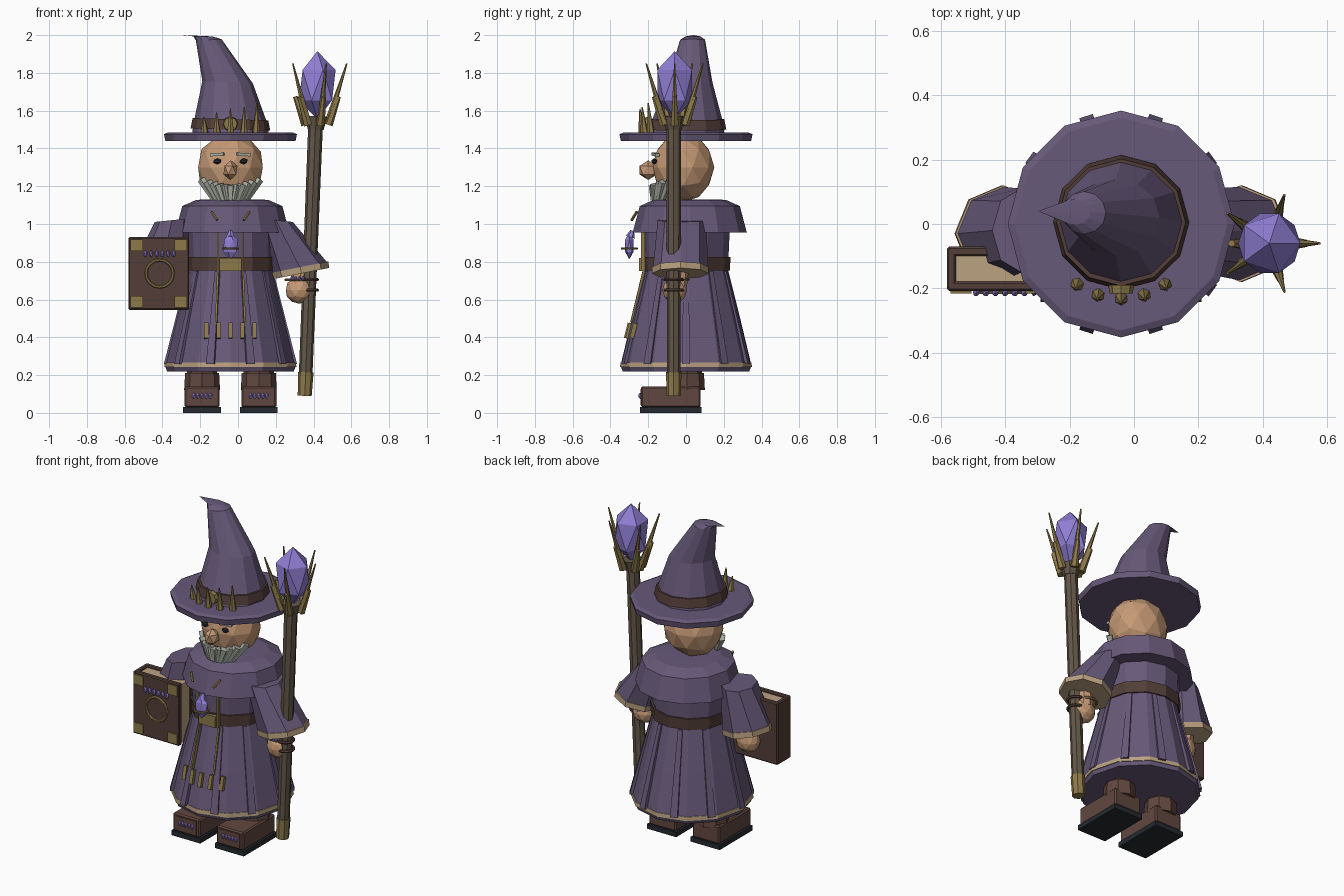
import bpy, bmesh, math
from mathutils import Vector, Matrix

if "Cube" in bpy.data.objects:
    bpy.data.objects.remove(bpy.data.objects["Cube"])

CX = -0.04  # body axis


def material(name, r, g, b):
    m = bpy.data.materials.new(name)
    m.diffuse_color = (r, g, b, 1)
    m.use_nodes = True
    m.node_tree.nodes["Principled BSDF"].inputs["Base Color"].default_value = m.diffuse_color
    return m


PURPLE = material("purple cloth", .135, .10, .19)
LEATHER = material("dark leather", .085, .048, .04)
BOOT = material("boot brown", .12, .062, .05)
SKIN = material("skin", .56, .32, .18)
GOLD = material("old gold", .27, .195, .07)
TAN = material("tan trim", .50, .36, .22)
CRYSTAL = material("violet crystal", .28, .21, .66)
GREY = material("grey hair", .40, .43, .37)
DARK = material("near black", .018, .023, .03)
WOOD = material("staff wood", .125, .095, .065)


def finish(name, bm, mat):
    bmesh.ops.recalc_face_normals(bm, faces=bm.faces)
    me = bpy.data.meshes.new(name)
    bm.to_mesh(me)
    bm.free()
    me.materials.append(mat)
    ob = bpy.data.objects.new(name, me)
    bpy.context.collection.objects.link(ob)
    return ob


def loft(name, rings, mat, n=12):
    """Skin rings of (x, y, z, rx, ry, tilt) and cap both ends."""
    bm = bmesh.new()
    loops = []
    for x, y, z, rx, ry, tilt in rings:
        angs = [2 * math.pi * i / n for i in range(n)]
        loops.append([bm.verts.new((x + rx * math.cos(a), y + ry * math.sin(a),
                                    z + rx * math.cos(a) * tilt)) for a in angs])
    for a, b in zip(loops, loops[1:]):
        for i in range(n):
            j = (i + 1) % n
            bm.faces.new((a[i], a[j], b[j], b[i]))
    bm.faces.new(loops[0])
    bm.faces.new(loops[-1])
    return finish(name, bm, mat)


def turned(name, profile, mat, n=12, x=CX, y=0):
    return loft(name, [(x, y, z, r, r, 0) for z, r in profile], mat, n)


def tube(name, p, q, r1, r2, mat, n=6):
    p, q = Vector(p), Vector(q)
    bm = bmesh.new()
    rot = (q - p).to_track_quat('Z', 'Y').to_matrix().to_4x4()
    bmesh.ops.create_cone(bm, cap_ends=True, segments=n, radius1=r1, radius2=r2,
                          depth=(q - p).length,
                          matrix=Matrix.Translation((p + q) / 2) @ rot)
    return finish(name, bm, mat)


def box(name, c, size, mat, bevel=0, rot=Matrix()):
    bm = bmesh.new()
    bmesh.ops.create_cube(bm, size=1, matrix=Matrix.Translation(c) @ rot @ Matrix.Diagonal((*size, 1)))
    if bevel:
        bmesh.ops.bevel(bm, geom=bm.edges[:], offset=bevel, segments=1, affect='EDGES')
    return finish(name, bm, mat)


def bar(name, p, q, w, d, mat):
    p, q = Vector(p), Vector(q)
    rot = (q - p).to_track_quat('Z', 'Y').to_matrix().to_4x4()
    return box(name, (p + q) / 2, (w, d, (q - p).length), mat, 0, rot)


def ball(name, c, size, mat, sub=1):
    bm = bmesh.new()
    bmesh.ops.create_icosphere(bm, subdivisions=sub, radius=1,
                               matrix=Matrix.Translation(c) @ Matrix.Diagonal((*size, 1)))
    return finish(name, bm, mat)


def ring(name, c, major, minor, mat, rot=(0, 0, 0), n=16):
    bpy.ops.mesh.primitive_torus_add(location=c, rotation=rot, major_radius=major,
                                     minor_radius=minor, major_segments=n, minor_segments=6)
    ob = bpy.context.object
    ob.name = name
    ob.data.materials.append(mat)


# Boots
for x in (CX - .15, CX + .15):
    box("boot_sole", (x, -.08, .015), (.20, .325, .03), DARK)
    box("boot_foot", (x, -.08, .085), (.185, .315, .112), BOOT, .008)
    box("boot_toe_plate", (x, -.237, .085), (.14, .008, .085), BOOT)
    turned("boot_shaft", [(.12, .095), (.21, .09), (.21, .08), (.32, .078)], BOOT, 8, x, .005)
    for i in range(5):
        ball("boot_gem", (x + (i - 2) * .022, -.243, .09), (.01, .01, .017), CRYSTAL)

# Robe, belt and hem
turned("robe", [(.22, .335), (.25, .347), (.50, .287), (.76, .222), (.98, .232), (1.06, .22)], PURPLE)
turned("hem_trim", [(.243, .349), (.268, .347)], TAN)
turned("belt", [(.755, .232), (.825, .236)], LEATHER)
for k in range(10):
    a = math.radians(36 * k)
    c, s = math.cos(a), math.sin(a)
    bm = bmesh.new()
    rows = []
    for z, r, w in ((.26, .34, .022), (.75, .215, .013)):
        rows.append([bm.verts.new((CX + (r + dr) * c - t * s, (r + dr) * s + t * c, z))
                     for dr, t in ((-.03, -w), (.012, -w), (.012, w), (-.03, w))])
    for i in range(4):
        j = (i + 1) % 4
        bm.faces.new((rows[0][i], rows[0][j], rows[1][j], rows[1][i]))
    bm.faces.new(rows[0])
    bm.faces.new(rows[1])
    finish("robe_pleat", bm, PURPLE)

# Front gold trim, buckle, tabs
for s in (-1, 1):
    x = CX + s * .065
    bar("front_trim_upper", (x, -.228, .97), (x, -.228, .75), .01, .02, GOLD)
    bar("front_trim_lower", (x, -.22, .75), (x + s * .01, -.285, .48), .01, .02, GOLD)
    tube("chain_end", (CX + s * .10, -.26, 1.065), (CX + s * .07, -.288, 1.02), .008, .008, GOLD)
box("belt_buckle", (CX, -.237, .785), (.115, .025, .07), GOLD)
for i in range(5):
    x = (i - 2) * .064
    y = -math.sqrt(.29 ** 2 - x * x) - .008
    bar("robe_tab", (CX + x, y, .475), (CX + x, y - .02, .395), .022, .022, GOLD)

# Cape and pendant
loft("cape", [(-.03, .02, z, r, r, 0) for z, r in
              ((.955, .24), (.955, .302), (1.095, .265), (1.128, .19), (1.13, .10))], PURPLE)
ball("pendant_crystal", (CX, -.30, .885), (.045, .026, .072), CRYSTAL)
tube("pendant_cap", (CX, -.295, .93), (CX, -.285, .965), .025, .01, CRYSTAL)
ring("pendant_ring", (CX, -.30, .87), .04, .006, GOLD)

# Head and face
ball("head", (CX, -.015, 1.30), (.18, .165, .185), SKIN, 2)
ball("nose", (CX, -.20, 1.285), (.042, .053, .052), SKIN)
for s in (-1, 1):
    x = CX + s * .07
    ball("eye", (x, -.168, 1.332), (.024, .016, .016), DARK)
    box("eyebrow", (x, -.162, 1.368), (.072, .022, .016), GREY, 0,
        Matrix.Rotation(s * .06, 4, 'Y') @ Matrix.Rotation(s * .3, 4, 'Z'))
for i in range(11):
    t = (i - 5) / 5
    top = (CX + t * .15, -.17 + .09 * t * t - .008 * (i % 2), 1.205 + .03 * t * t)
    tube("beard_lock", top, (CX + t * .085, -.175 + .05 * t * t, 1.125), .025, .014, GREY, 5)

# Hat
turned("hat_brim", [(1.44, .345), (1.475, .352), (1.485, .33)], PURPLE)
loft("hat_cone", [(CX, 0, 1.475, .203, .203, 0), (CX, .005, 1.53, .196, .193, 0),
                  (-.055, .02, 1.75, .134, .12, -.05), (-.155, .035, 1.975, .068, .066, .05),
                  (-.185, .037, 1.993, .05, .04, 0), (-.292, .04, 2.0, .002, .002, 0)], PURPLE)
loft("hat_band", [(CX, .005, 1.50, .211, .209, -.03), (CX, .005, 1.555, .20, .197, -.03)], LEATHER)
for i, h in enumerate((.07, .09, .11, .12, .14)):
    a = math.radians(-90 + (i - 2) * 18)
    x, y = CX + .232 * math.cos(a), .232 * math.sin(a)
    tube("hat_spike", (x, y, 1.485), (x + (i - 2) * .002, y - .012, 1.50 + h), .021, .003, GOLD)
tube("hat_buckle", (CX, -.19, 1.53), (CX, -.215, 1.53), .04, .036, GOLD, 8)

# Sleeves, cuffs and hands
for s, sx, ex in ((1, .20, .33), (-1, -.35, -.405)):
    tl = s * .2
    loft("sleeve", [(sx, -.02, 1.02, .09, .13, -s * .1), (ex, -.03, .765, .145, .145, tl),
                    (ex + s * .005, -.03, .755, .143, .143, tl)], PURPLE, 8)
    loft("cuff_trim", [(ex + s * .006, -.03, .738, .146, .15, tl),
                       (ex, -.03, .772, .149, .15, tl)], TAN, 8)
    tube("wrist", (ex, -.035, .76), (ex, -.045, .67), .05, .05, SKIN, 8)
ball("hand_right", (.325, -.06, .65), (.075, .065, .072), SKIN, 2)
ball("hand_left", (-.40, -.04, .67), (.075, .06, .075), SKIN, 2)
ring("bracelet", (.315, -.05, .705), .062, .008, GOLD)
for i in range(4):
    ball("bracelet_gem", (.285 + i * .02, -.118, .712), (.01, .01, .014), CRYSTAL)

# Staff
SY = -.065
tube("staff_tip", (.353, SY, .09), (.359, SY, .215), .037, .041, GOLD, 8)
tube("staff_shaft", (.358, SY, .20), (.412, SY, 1.56), .036, .039, WOOD, 8)
for z in (.65, .705):
    ring("staff_wrap", (.375, SY, z), .045, .009, LEATHER)
ball("staff_crystal", (.42, -.06, 1.735), (.108, .108, .18), CRYSTAL)
tube("staff_collar", (.411, SY, 1.50), (.414, SY, 1.57), .042, .06, WOOD, 8)


def around(deg, r, z):
    a = math.radians(deg)
    return (.418 + r * math.cos(a), -.06 + r * math.sin(a), z)


for k in range(5):
    tube("staff_prong", around(72 * k, .06, 1.54), around(72 * k, .158, 1.85), .02, .004, GOLD)
for d in (0, 72, 144, 180, 216, 288):
    tube("staff_claw", around(d, .06, 1.525), around(d, .115, 1.675), .024, .012, GOLD)

# Book
BX, BZ = -.42, .738
for y in (-.085, -.193):
    box("book_cover", (BX, y, BZ), (.32, .03, .385), LEATHER, .006)
box("book_spine", (-.567, -.139, BZ), (.028, .125, .385), LEATHER, .006)
box("book_pages", (-.41, -.139, BZ), (.29, .08, .36), TAN)
for sx in (-1, 1):
    for sz in (-1, 1):
        box("book_corner", (BX + sx * .117, -.21, BZ + sz * .15), (.066, .012, .062), GOLD)
ring("book_emblem", (-.415, -.21, BZ), .072, .008, GOLD, (math.pi / 2, 0, 0))
for i in range(6):
    ball("book_gem", (-.49 + i * .03, -.213, .842), (.011, .013, .02), CRYSTAL)
